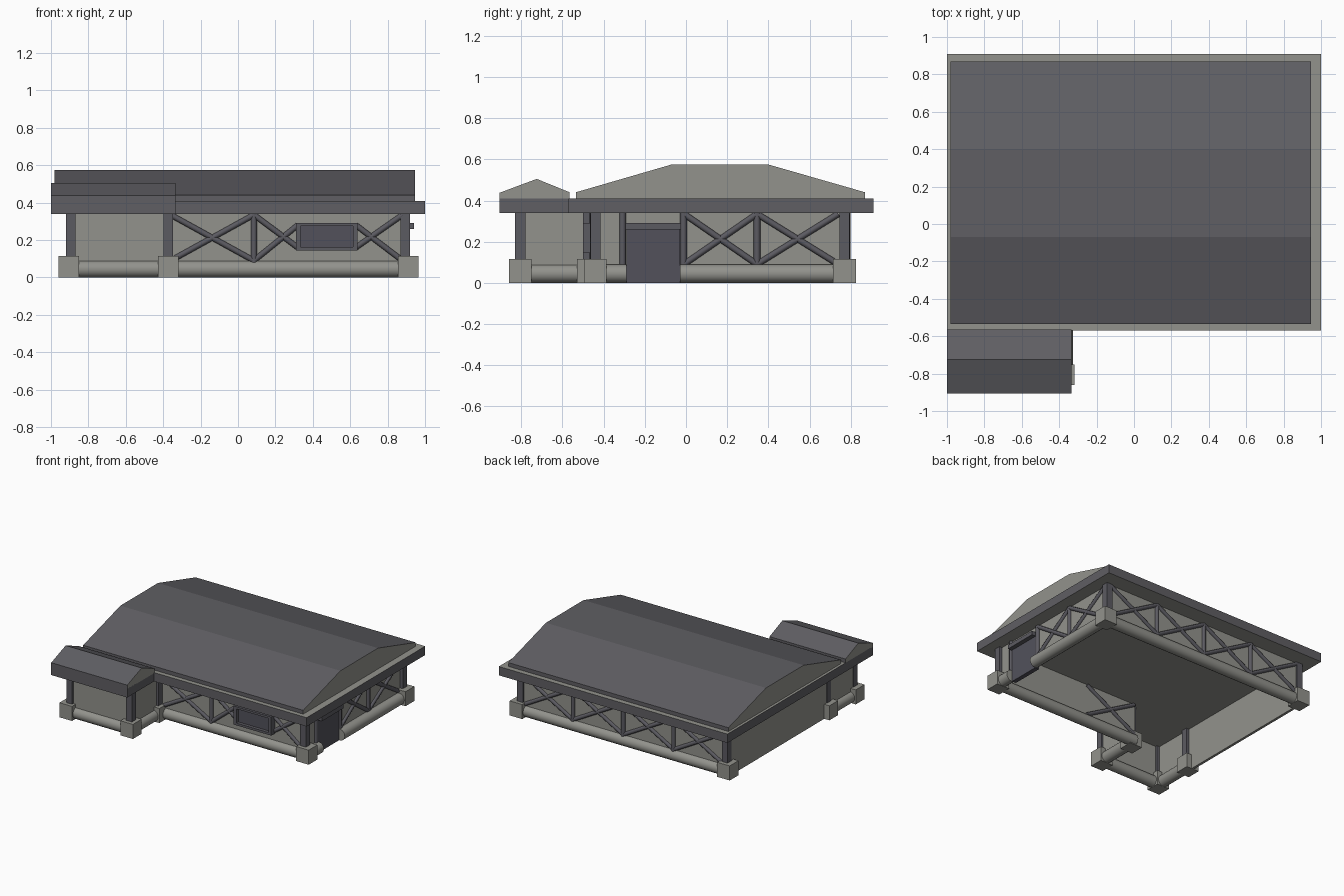
import bpy, bmesh, math
from mathutils import Vector

if "Cube" in bpy.data.objects:
    bpy.data.objects.remove(bpy.data.objects["Cube"])


def mat(name, r, g, b):
    m = bpy.data.materials.new(name)
    m.diffuse_color = (r, g, b, 1)
    m.use_nodes = True
    m.node_tree.nodes["Principled BSDF"].inputs["Base Color"].default_value = m.diffuse_color
    return m


DARK = mat("dark roof grey", 0.115, 0.113, 0.125)
LIGHT = mat("warm stone grey", 0.29, 0.29, 0.265)
TIMBER = mat("dark timber", 0.105, 0.103, 0.12)
GLASS = mat("shadowed panel", 0.085, 0.083, 0.105)


def finish(bm, name, mats, rule=None, smooth=False):
    bmesh.ops.recalc_face_normals(bm, faces=bm.faces)
    if rule:
        for f in bm.faces:
            f.material_index = rule(f.normal)
    me = bpy.data.meshes.new(name)
    bm.to_mesh(me)
    bm.free()
    ob = bpy.data.objects.new(name, me)
    bpy.context.collection.objects.link(ob)
    for m in mats:
        me.materials.append(m)
    if smooth:
        bpy.ops.object.select_all(action='DESELECT')
        ob.select_set(True)
        bpy.context.view_layer.objects.active = ob
        bpy.ops.object.shade_smooth_by_angle(angle=math.radians(50))
    return ob


def box(name, x, y, z, mats, rule=None):
    bm = bmesh.new()
    bmesh.ops.create_cube(bm, size=1)
    for v in bm.verts:
        v.co = [(a[0] + a[1]) / 2 + c * (a[1] - a[0]) for a, c in zip((x, y, z), v.co)]
    return finish(bm, name, mats, rule)


def rod(name, a, b, r, m, sides=8):
    a, b = Vector(a), Vector(b)
    bm = bmesh.new()
    bmesh.ops.create_cone(bm, cap_ends=True, segments=sides, radius1=r, radius2=r,
                          depth=(b - a).length)
    q = (b - a).to_track_quat('Z', 'Y')
    for v in bm.verts:
        v.co = q @ v.co + (a + b) / 2
    return finish(bm, name, [m], smooth=True)


def roof(name, x0, x1, profile):
    """Extrude a y/z profile along x; gable ends are light."""
    bm = bmesh.new()
    f = bm.faces.new([bm.verts.new((x0, y, z)) for y, z in profile])
    ext = bmesh.ops.extrude_face_region(bm, geom=[f])
    for v in ext["geom"]:
        if isinstance(v, bmesh.types.BMVert):
            v.co.x = x1
    if not f.is_valid or len(bm.faces) < len(profile) + 2:
        bm.faces.new([v for v in bm.verts if abs(v.co.x - x0) < 1e-6])
    return finish(bm, name, [DARK, LIGHT], lambda n: 1 if abs(n.x) > 0.9 else 0)


# Eave slabs: dark edges, light top and underside
edge_rule = lambda n: 1 if abs(n.z) > 0.9 else 0
box("main_eave", (-1, 1), (-0.57, 0.91), (0.34, 0.41), [DARK, LIGHT], edge_rule)
box("porch_eave", (-1, -0.335), (-0.905, -0.57), (0.34, 0.41), [DARK, LIGHT], edge_rule)

# Roofs
roof("main_roof", -0.98, 0.945, [(-0.535, 0.405), (-0.535, 0.44), (-0.07, 0.575),
                                 (0.40, 0.575), (0.87, 0.44), (0.87, 0.405)])
roof("porch_roof", -1, -0.335, [(-0.905, 0.405), (-0.905, 0.438), (-0.725, 0.505),
                                (-0.565, 0.44), (-0.565, 0.405)])

# Foundation blocks and corner posts
XL, XM, XR = -0.905, -0.372, 0.91
YP, YA, YF, YB = -0.805, -0.475, -0.44, 0.77
for i, (x, y) in enumerate([(XR, YF), (XR, YB), (XL, YB), (XL, YA), (XM, YA), (XM, YP), (XL, YP)]):
    h = 0.055
    box(f"foundation_block_{i}", (x - h, x + h), (y - h, y + h), (0, 0.115), [LIGHT])
    px = x - 0.015 if x > 0.5 else x + 0.01 * (x < -0.5)
    box(f"corner_post_{i}", (px - 0.025, px + 0.025), (y - 0.025, y + 0.025), (0.11, 0.345), [TIMBER])

# Walls (hollow house, no floor)
t = 0.01
WX = 0.885
box("front_wall", (XM, WX), (YF - t, YF + t), (0.03, 0.345), [LIGHT])
box("back_wall", (XL, WX), (YB - t, YB + t), (0.03, 0.345), [LIGHT])
box("left_wall", (XL - t, XL + t), (YA, YB), (0, 0.345), [LIGHT])
box("right_wall", (WX - t, WX + t), (-0.02, YB), (0.03, 0.345), [LIGHT])
box("right_wall_front", (WX - t, WX + t), (YF, -0.30), (0.03, 0.345), [LIGHT])
box("right_wall_over_door", (WX - t, WX + t), (-0.31, -0.01), (0.27, 0.345), [LIGHT])
box("porch_front_wall", (XL, XM), (YP - t, YP + t), (0.03, 0.345), [LIGHT])
box("porch_left_wall", (XL - t, XL + t), (YP, YA), (0.03, 0.345), [LIGHT])
box("porch_right_wall", (XM - t, XM + t), (YP, YA), (0.03, 0.345), [LIGHT])

# Base logs
R = 0.045
for i, (a, b) in enumerate([((XM, YF), (XR, YF)), ((XL, YB), (XR, YB)),
                            ((XR, YF), (XR, -0.29)), ((XR, -0.03), (XR, YB)),
                            ((XL, YP), (XM, YP)), ((XL, YP), (XL, YA)), ((XM, YP), (XM, YA))]):
    rod(f"base_log_{i}", (*a, R), (*b, R), R, LIGHT, 16)


# Timber trusses
Z0, Z1, BR = 0.09, 0.335, 0.015


def cross(name, point, u0, u1, z0=Z0, z1=Z1, z2=Z0, z3=Z1):
    rod(name + "_brace_a", point(u0, z0), point(u1, z3), BR, TIMBER)
    rod(name + "_brace_b", point(u0, z1), point(u1, z2), BR, TIMBER)


def stud(name, point, u):
    rod(name, point(u, 0.07), point(u, 0.345), 0.016, TIMBER)


front = lambda u, z: (u, YF - 0.012, z)
front_in = lambda u, z: (u, YF + 0.012, z)
back = lambda u, z: (u, YB + 0.012, z)
right = lambda u, z: (WX + 0.012, u, z)

cross("front_left", front, -0.36, 0.085)
cross("front_inner", front_in, -0.36, 0.085)
cross("front_mid", front, 0.085, 0.32, z2=0.16, z3=0.28)
cross("front_right", front, 0.63, 0.88, z0=0.16, z1=0.28)
stud("front_stud", front, 0.085)
for i in range(4):
    u = -0.88 + i * 0.44
    cross(f"back_{i}", back, u, u + 0.44)
    if i:
        stud(f"back_stud_{i}", back, u)
for i, (a, b) in enumerate([(-0.01, 0.345), (0.345, 0.74)]):
    cross(f"right_{i}", right, a, b)
for i, u in enumerate((-0.308, -0.012, 0.345)):
    stud(f"right_stud_{i}", right, u)

# Window: pane and projecting frame
box("window_pane", (0.32, 0.63), (-0.475, YF), (0.16, 0.28), [GLASS])
wy = (-0.50, YF)
for i, (x, z) in enumerate([((0.31, 0.64), (0.145, 0.163)), ((0.31, 0.64), (0.275, 0.292)),
                            ((0.31, 0.335), (0.163, 0.275)), ((0.615, 0.64), (0.163, 0.275))]):
    box(f"window_frame_{i}", x, wy, z, [TIMBER])

# Door and lintel
box("door", (WX - 0.015, WX + 0.02), (-0.29, -0.03), (0, 0.265), [GLASS])
box("door_lintel", (WX, WX + 0.055), (-0.295, -0.025), (0.26, 0.292), [TIMBER])
